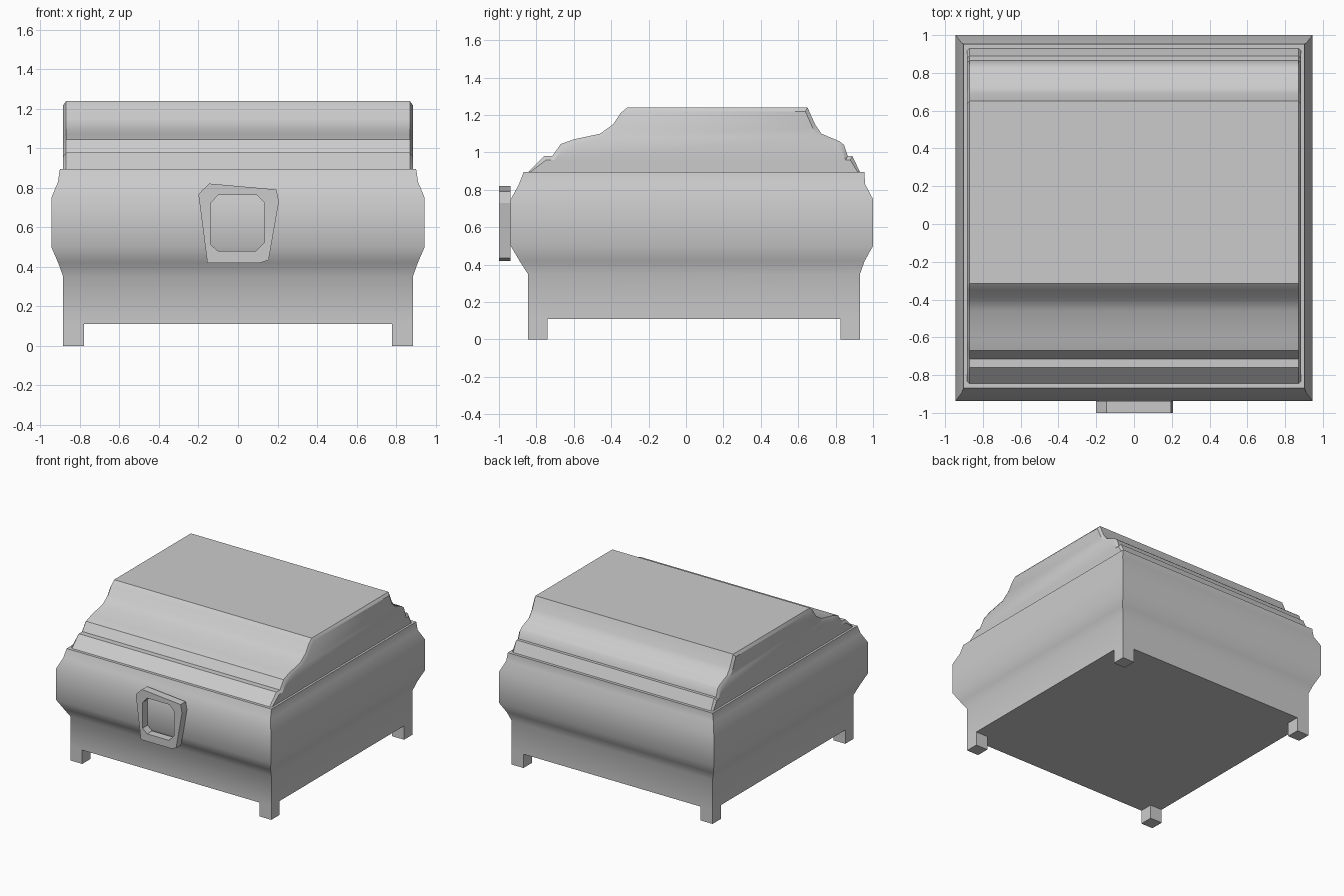
import bpy, bmesh, math
from mathutils import Vector

if "Cube" in bpy.data.objects:
    bpy.data.objects.remove(bpy.data.objects["Cube"])


def finish(bm, name, angle=35):
    bmesh.ops.recalc_face_normals(bm, faces=bm.faces)
    mesh = bpy.data.meshes.new(name)
    bm.to_mesh(mesh)
    bm.free()
    obj = bpy.data.objects.new(name, mesh)
    bpy.context.collection.objects.link(obj)
    bpy.ops.object.select_all(action='DESELECT')
    obj.select_set(True)
    bpy.context.view_layer.objects.active = obj
    bpy.ops.object.shade_smooth_by_angle(angle=math.radians(angle))
    return obj


def loft(name, rings):
    """Skin a list of closed loops and cap both ends."""
    bm = bmesh.new()
    loops = [[bm.verts.new(p) for p in ring] for ring in rings]
    n = len(loops[0])
    for a, b in zip(loops, loops[1:]):
        for i in range(n):
            j = (i + 1) % n
            bm.faces.new((a[i], a[j], b[j], b[i]))
    bm.faces.new(loops[0])
    bm.faces.new(loops[-1])
    return finish(bm, name)


def rect(x0, x1, y0, y1, z):
    return [(x0, y0, z), (x1, y0, z), (x1, y1, z), (x0, y1, z)]


# Bulging chest body: (z, half width, front y, back y)
body = [(0.11, 0.885, -0.845, 0.93), (0.35, 0.885, -0.845, 0.93),
        (0.42, 0.91, -0.89, 0.955), (0.50, 0.945, -0.937, 1.0),
        (0.75, 0.945, -0.937, 1.0), (0.83, 0.912, -0.893, 0.958),
        (0.895, 0.902, -0.868, 0.953)]
loft("chest_body", [rect(-w, w, f, b, z) for z, w, f, b in body])

# Four square feet
for sx, side in ((-1, "left"), (1, "right")):
    for y0, y1, end in ((-0.845, -0.74, "front"), (0.825, 0.93, "back")):
        xs = sorted((sx * 0.78, sx * 0.885))
        loft(f"{end}_{side}_foot", [rect(*xs, y0, y1, z) for z in (0, 0.11)])

# Stepped lid with chamfered ends
profile = [(-0.845, 0.895), (-0.76, 0.98), (-0.715, 0.98), (-0.67, 1.045),
           (-0.60, 1.07), (-0.46, 1.10), (-0.39, 1.15), (-0.35, 1.21),
           (-0.315, 1.24), (0.65, 1.24), (0.69, 1.15), (0.725, 1.10),
           (0.82, 1.06), (0.845, 1.04), (0.865, 0.98), (0.89, 0.98),
           (0.93, 0.895)]


def lid_ring(x, inset):
    return [(x, y - math.copysign(inset * 0.6, y), max(0.895, z - inset))
            for y, z in profile]


loft("lid", [lid_ring(-0.885, 0.02), lid_ring(-0.87, 0),
             lid_ring(0.87, 0), lid_ring(0.885, 0.02)])

# Crooked lock plate frame with an open centre
outer = [(-0.20, 0.765), (-0.185, 0.785), (-0.145, 0.822), (0.195, 0.792),
         (0.207, 0.73), (0.155, 0.435), (0.11, 0.42), (-0.155, 0.42)]
inner = [(-0.14, 0.72), (-0.10, 0.765), (0.095, 0.765), (0.135, 0.725),
         (0.135, 0.525), (0.09, 0.48), (-0.10, 0.48), (-0.14, 0.515)]
bm = bmesh.new()
edges = []
for loop in (outer, inner):
    vs = [bm.verts.new((x, -1.0, z)) for x, z in loop]
    edges += [bm.edges.new((vs[i - 1], vs[i])) for i in range(len(vs))]
bmesh.ops.triangle_fill(bm, edges=edges, use_beauty=True, normal=(0, -1, 0))
ext = bmesh.ops.extrude_face_region(bm, geom=bm.faces[:], use_keep_orig=True)
bmesh.ops.translate(bm, vec=Vector((0, 0.063, 0)),
                    verts=[v for v in ext["geom"] if isinstance(v, bmesh.types.BMVert)])
finish(bm, "lock_frame", 20)
